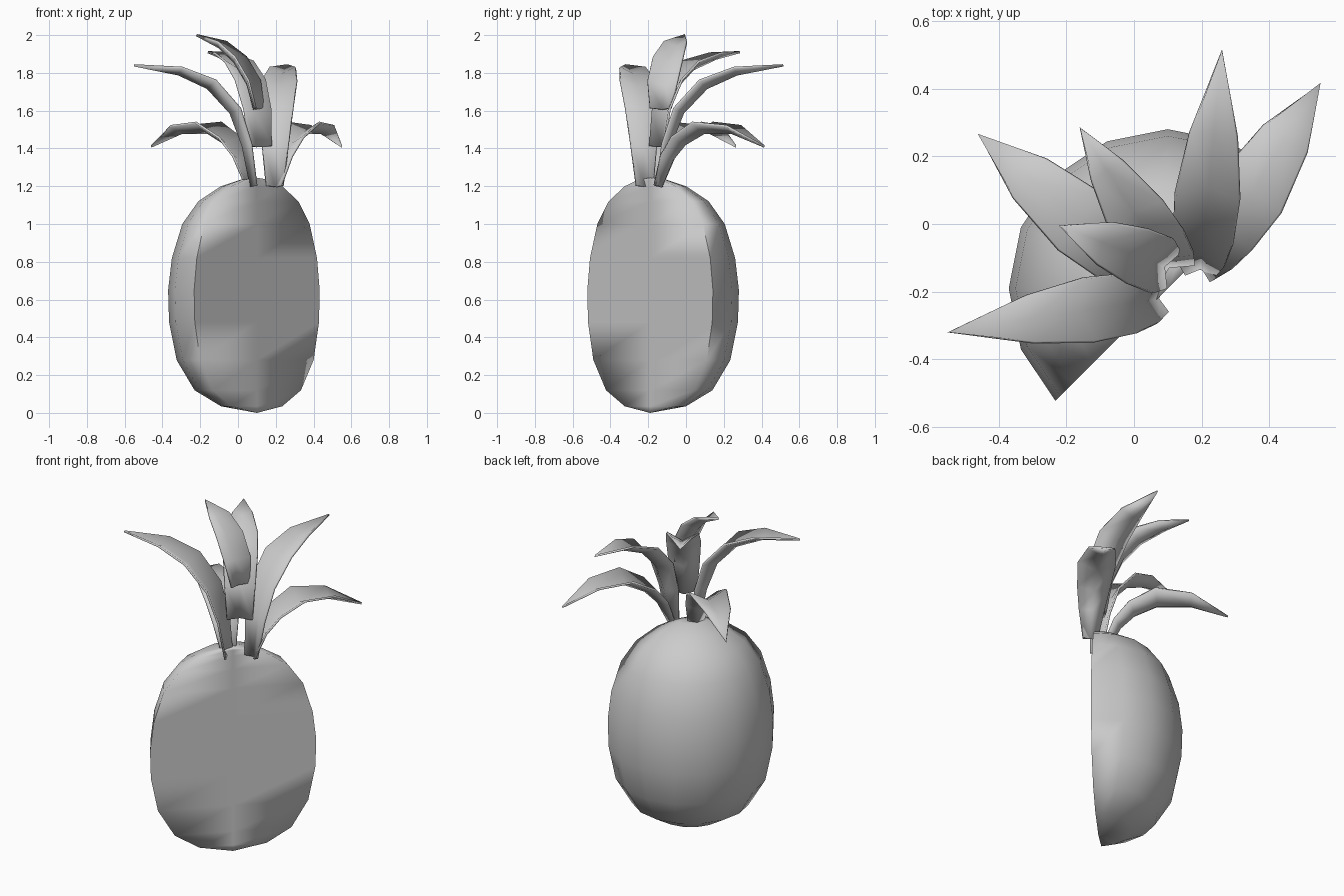
import bpy, bmesh, math
from mathutils import Vector

if "Cube" in bpy.data.objects:
    bpy.data.objects.remove(bpy.data.objects["Cube"])


def finish(name, bm, angle=60):
    bmesh.ops.recalc_face_normals(bm, faces=bm.faces)
    me = bpy.data.meshes.new(name)
    bm.to_mesh(me)
    bm.free()
    ob = bpy.data.objects.new(name, me)
    bpy.context.collection.objects.link(ob)
    bpy.ops.object.select_all(action='DESELECT')
    ob.select_set(True)
    bpy.context.view_layer.objects.active = ob
    bpy.ops.object.shade_smooth_by_angle(angle=math.radians(angle))
    return ob


# Half fruit: profile swept 180 degrees, closed by a flat cut face facing front right
CX, CY = 0.10, -0.19
profile = [(0.19, 0.035), (0.33, 0.12), (0.425, 0.28), (0.465, 0.48), (0.47, 0.65),
           (0.45, 0.82), (0.395, 1.0), (0.31, 1.12), (0.19, 1.20), (0.085, 1.235)]
bm = bmesh.new()
rings = []
for r, z in profile:
    ring = [bm.verts.new((CX + r * math.cos(math.radians(45 + 22.5 * i)),
                          CY + r * math.sin(math.radians(45 + 22.5 * i)), z)) for i in range(9)]
    ring.append(bm.verts.new((CX, CY, z)))
    rings.append(ring)
for a, b in zip(rings, rings[1:]):
    for i in range(10):
        j = (i + 1) % 10
        bm.faces.new((a[i], a[j], b[j], b[i]))
bottom, top = bm.verts.new((CX, CY, 0)), bm.verts.new((CX, CY, 1.245))
for ring, pole in ((rings[0], bottom), (rings[-1], top)):
    for i in range(8):
        bm.faces.new((ring[i], ring[i + 1], pole))
    bm.faces.new((ring[8], ring[9], pole))
    bm.faces.new((ring[9], ring[0], pole))
finish("fruit_half", bm, 100)


# Leaf: arched spine from base to tip, channelled cross-section, thin thickness
def leaf(name, base, tip, spine, widths):
    b, d = Vector((*base, 0)), Vector((tip[0] - base[0], tip[1] - base[1], 0))
    side = Vector((-d.y, d.x, 0)).normalized()
    pts = [b + d * t + Vector((0, 0, z)) for t, z in spine]
    bm = bmesh.new()
    rows = []
    for i, (p, w) in enumerate(zip(pts, widths)):
        tan = (pts[min(i + 1, len(pts) - 1)] - pts[max(i - 1, 0)]).normalized()
        up = tan.cross(side)
        if up.z < 0:
            up = -up
        if w == 0:
            rows.append([bm.verts.new(p)])
        else:
            rows.append([bm.verts.new(p + side * s * w / 2 + up * (0.13 * w * (2 * abs(s) - 1)))
                         for s in (-1, 0, 1)])
    for a, c in zip(rows, rows[1:]):
        for i in range(2):
            if len(c) == 1:
                bm.faces.new((a[i], a[i + 1], c[0]))
            else:
                bm.faces.new((a[i], a[i + 1], c[i + 1], c[i]))
    ob = finish(name, bm)
    mod = ob.modifiers.new("thickness", 'SOLIDIFY')
    mod.thickness = 0.012
    mod.offset = 0


# Tall arching leaves, low drooping leaves, then the two inner leaves
tall = [(0, 1.2), (0.06, 1.42), (0.16, 1.6), (0.36, 1.74), (0.62, 1.81), (1, 1.84)]
tall_w = [0.09, 0.14, 0.175, 0.19, 0.14, 0]
low = [(0, 1.2), (0.1, 1.35), (0.22, 1.44), (0.42, 1.51), (0.7, 1.50), (1, 1.41)]
low_w = [0.08, 0.14, 0.18, 0.21, 0.15, 0]
leaf("tall_leaf_left", (0.08, -0.22), (-0.55, -0.32), tall, tall_w)
leaf("tall_leaf_right", (0.195, -0.14), (0.26, 0.515), tall, tall_w)
leaf("low_leaf_left", (0.06, -0.18), (-0.46, 0.265), low, low_w)
leaf("low_leaf_right", (0.20, -0.14), (0.55, 0.415), low, low_w)
leaf("inner_leaf_back", (0.11, -0.14), (-0.16, 0.285),
     [(0, 1.41), (0.06, 1.6), (0.2, 1.75), (0.4, 1.84), (0.7, 1.89), (1, 1.91)],
     [0.14, 0.17, 0.19, 0.18, 0.11, 0])
leaf("inner_leaf_top", (0.10, -0.13), (-0.22, -0.005),
     [(0, 1.61), (0.1, 1.75), (0.32, 1.87), (0.6, 1.95), (1, 2.0)],
     [0.12, 0.17, 0.17, 0.13, 0])
